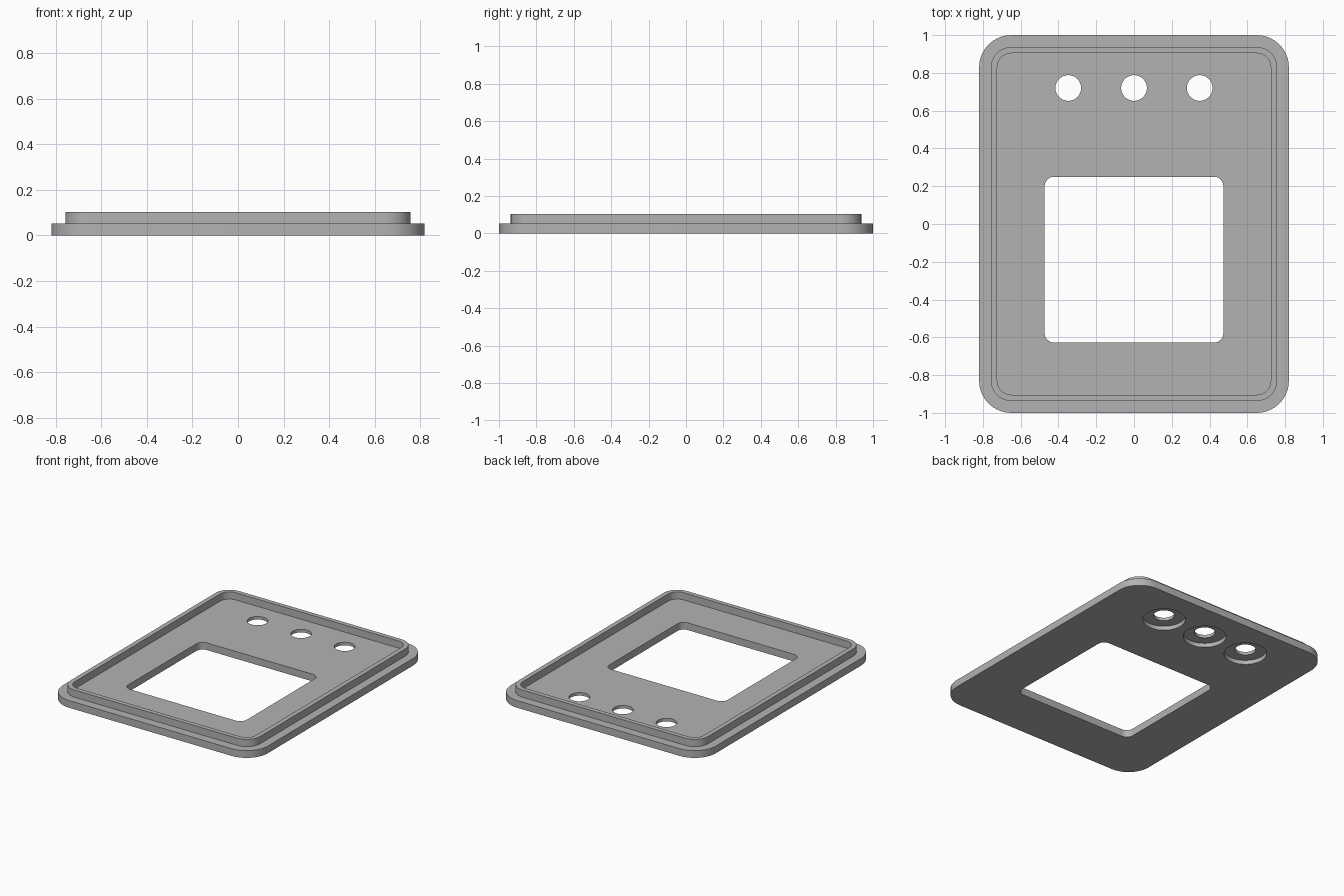
import bpy, bmesh, math

if "Cube" in bpy.data.objects:
    bpy.data.objects.remove(bpy.data.objects["Cube"])

FLOOR, TOP, BORE = 0.052, 0.104, 0.03

grey = bpy.data.materials.new("plain grey")
grey.diffuse_color = (0.45, 0.45, 0.45, 1)
grey.use_nodes = True
grey.node_tree.nodes["Principled BSDF"].inputs["Base Color"].default_value = grey.diffuse_color


def rounded_rect(hx, hy, r, z, cy=0.0, n=10):
    """Points of a rounded rectangle, counter-clockwise."""
    pts = []
    for q, (sx, sy) in enumerate([(1, 1), (-1, 1), (-1, -1), (1, -1)]):
        for i in range(n + 1):
            a = math.pi / 2 * (q + i / n)
            pts.append((sx * (hx - r) + r * math.cos(a),
                        cy + sy * (hy - r) + r * math.sin(a), z))
    return pts


def circle(x, y, r, z, n=48):
    return [(x + r * math.cos(2 * math.pi * i / n),
             y + r * math.sin(2 * math.pi * i / n), z) for i in range(n)]


def loft(name, loops):
    """Skin a stack of matching loops and cap both ends."""
    bm = bmesh.new()
    rings = [[bm.verts.new(p) for p in loop] for loop in loops]
    for a, b in zip(rings, rings[1:]):
        for i in range(len(a)):
            j = (i + 1) % len(a)
            bm.faces.new((a[i], a[j], b[j], b[i]))
    bm.faces.new(rings[0][::-1])
    bm.faces.new(rings[-1])
    mesh = bpy.data.meshes.new(name)
    bm.to_mesh(mesh)
    bm.free()
    mesh.materials.append(grey)
    ob = bpy.data.objects.new(name, mesh)
    bpy.context.collection.objects.link(ob)
    return ob


# Flanged plate with a raised lip around its recessed inner floor
plate = loft("cover_plate", [
    rounded_rect(0.82, 1.0, 0.17, 0),
    rounded_rect(0.82, 1.0, 0.17, FLOOR),
    rounded_rect(0.758, 0.937, 0.108, FLOOR),
    rounded_rect(0.758, 0.937, 0.108, TOP),
    rounded_rect(0.724, 0.904, 0.074, TOP),
    rounded_rect(0.724, 0.904, 0.074, FLOOR),
])

# Rectangular window cutter
cutters = [loft("window_cutter", [
    rounded_rect(0.473, 0.439, 0.05, z, cy=-0.189) for z in (-0.1, 0.2)])]

# Three button holes, counterbored from the underside
for x in (-0.348, 0, 0.348):
    cutters.append(loft("button_hole_cutter", [
        circle(x, 0.72, 0.14, -0.1), circle(x, 0.72, 0.14, BORE),
        circle(x, 0.72, 0.068, BORE), circle(x, 0.72, 0.068, 0.2)]))

bpy.context.view_layer.objects.active = plate
for cutter in cutters:
    mod = plate.modifiers.new("cut", 'BOOLEAN')
    mod.operation, mod.solver, mod.object = 'DIFFERENCE', 'EXACT', cutter
    bpy.ops.object.modifier_apply(modifier=mod.name)
    bpy.data.objects.remove(cutter)

# Smooth rounded corners, crisp edges
bpy.ops.object.select_all(action='DESELECT')
plate.select_set(True)
bpy.ops.object.shade_smooth_by_angle(angle=math.radians(30))
